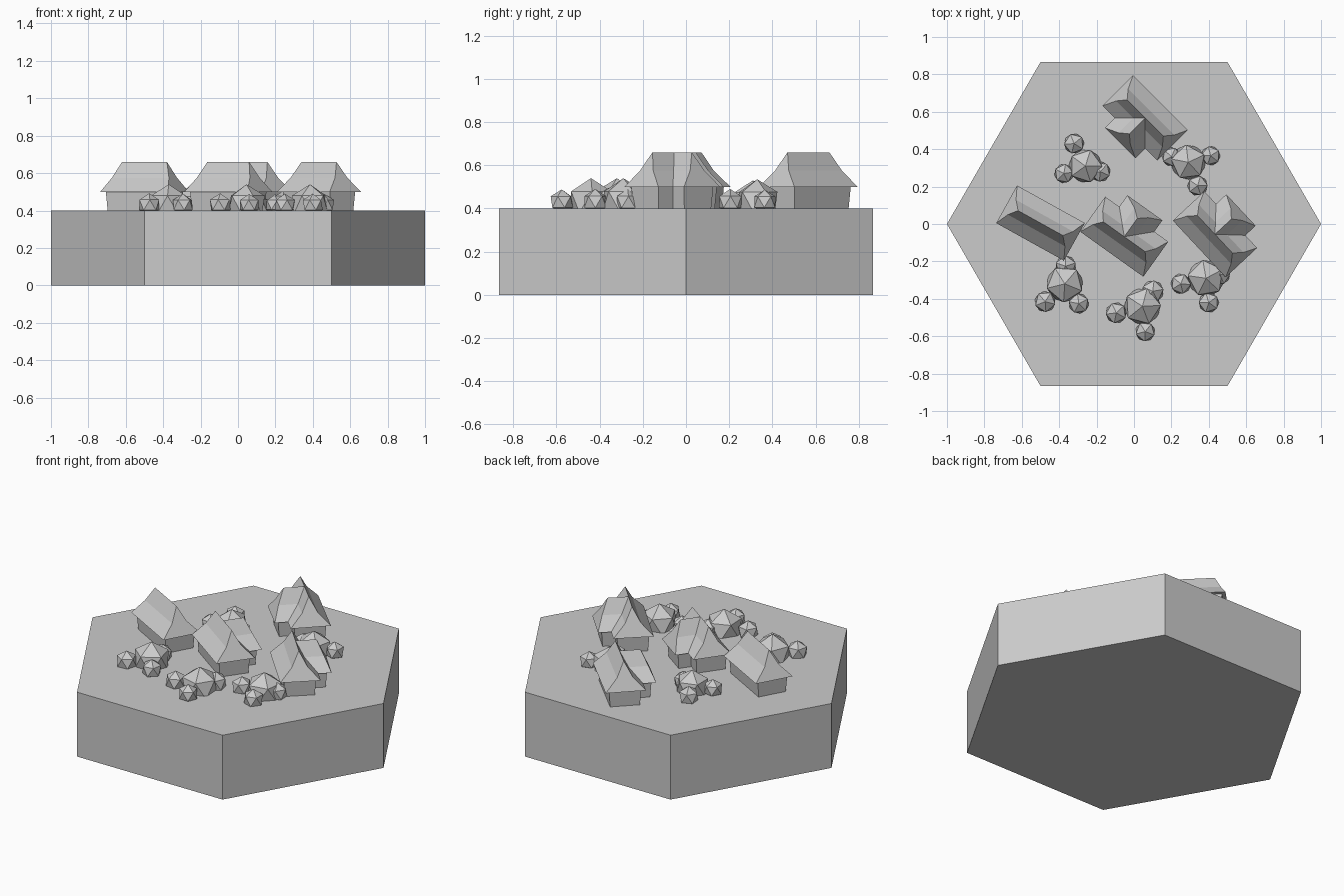
import bpy
import bmesh
from math import radians
from mathutils import Matrix

if "Cube" in bpy.data.objects:
    bpy.data.objects.remove(bpy.data.objects["Cube"], do_unlink=True)

GROUND, EAVE, RIDGE = 0.4, 0.5, 0.66

grey = bpy.data.materials.new("plain_grey")
grey.use_nodes = True
colour = (0.6, 0.6, 0.6, 1)
grey.diffuse_color = colour
grey.node_tree.nodes["Principled BSDF"].inputs["Base Color"].default_value = colour


def finish(name, bm, matrix=Matrix()):
    """Turn a bmesh into a flat-shaded object."""
    bmesh.ops.recalc_face_normals(bm, faces=bm.faces)
    mesh = bpy.data.meshes.new(name)
    bm.to_mesh(mesh)
    bm.free()
    mesh.materials.append(grey)
    obj = bpy.data.objects.new(name, mesh)
    obj.matrix_world = matrix
    bpy.context.collection.objects.link(obj)
    return obj


def loft(bm, start, end):
    """Join two matching end outlines into a closed solid."""
    a = [bm.verts.new(p) for p in start]
    b = [bm.verts.new(p) for p in end]
    bm.faces.new(a)
    bm.faces.new(b)
    for i in range(len(a)):
        j = (i + 1) % len(a)
        bm.faces.new((a[i], a[j], b[j], b[i]))


def roof(bm, u0, u1, hip0, hip1, turn):
    """Swept roof with a kinked slope and leaning ends."""
    profile = [(-0.115, EAVE), (-0.045, 0.575), (0, RIDGE), (0.045, 0.575), (0.115, EAVE)]

    def outline(u, lean):
        return [turn @ Matrix.Translation((u + lean * (z - EAVE) / (RIDGE - EAVE), v, z)).translation
                for v, z in profile]
    loft(bm, outline(u0, hip0), outline(u1, -hip1))


def walls(bm, u0, u1, turn):
    """Box that narrows slightly towards the ground."""
    def ring(z, inset):
        w = 0.092 - inset
        pts = [(u0 + inset, -w), (u1 - inset, -w), (u1 - inset, w), (u0 + inset, w)]
        return [turn @ Matrix.Translation((u, v, z)).translation for u, v in pts]
    loft(bm, ring(GROUND, 0.007), ring(EAVE, 0))


def house(name, x, y, angle, wing):
    place = Matrix.Translation((x, y, 0)) @ Matrix.Rotation(radians(angle), 4, "Z")
    straight, side = Matrix(), Matrix.Rotation(radians(90), 4, "Z")
    bm_roof, bm_walls = bmesh.new(), bmesh.new()
    roof(bm_roof, -0.207, 0.207, 0.07, 0.07, straight)
    walls(bm_walls, -0.185, 0.185, straight)
    if wing:
        roof(bm_roof, 0, 0.19, 0, 0.07, side)
        walls(bm_walls, 0, 0.167, side)
    finish(name + "_roof", bm_roof, place)
    finish(name + "_walls", bm_walls, place)


# Hexagonal base
bm = bmesh.new()
bmesh.ops.create_cone(bm, cap_ends=True, segments=6, radius1=1, radius2=1, depth=GROUND,
                      matrix=Matrix.Translation((0, 0, GROUND / 2)) @ Matrix.Rotation(radians(30), 4, "Z"))
if max(v.co.x for v in bm.verts) < 0.99:
    bmesh.ops.rotate(bm, verts=bm.verts, matrix=Matrix.Rotation(radians(30), 3, "Z"))
finish("hexagon_base", bm)

# Houses
house("west_house", -0.5, 0.005, -29, False)
house("north_house", 0.06, 0.567, 135, True)
house("middle_house", -0.052, -0.068, -35.5, True)
house("east_house", 0.433, -0.055, -47, True)

# Bush clusters: one big ball followed by three small ones (x, y, radius)
clusters = {
    "northwest_bushes": [(-0.26, 0.31, 0.1), (-0.32, 0.43, 0.06), (-0.375, 0.27, 0.057), (-0.18, 0.28, 0.06)],
    "northeast_bushes": [(0.29, 0.33, 0.105), (0.2, 0.36, 0.057), (0.41, 0.365, 0.057), (0.34, 0.205, 0.06)],
    "west_bushes": [(-0.37, -0.32, 0.11), (-0.365, -0.225, 0.062), (-0.475, -0.415, 0.062), (-0.295, -0.425, 0.06)],
    "south_bushes": [(0.045, -0.44, 0.11), (-0.095, -0.475, 0.062), (0.1, -0.36, 0.065), (0.06, -0.575, 0.058)],
    "east_bushes": [(0.385, -0.29, 0.11), (0.25, -0.32, 0.06), (0.4, -0.42, 0.06), (0.46, -0.27, 0.06)],
}
for k, (name, balls) in enumerate(clusters.items()):
    bm = bmesh.new()
    for i, (x, y, r) in enumerate(balls):
        spin = Matrix.Rotation(radians(40 * i + 25 * k), 4, "Z")
        ball = bmesh.ops.create_icosphere(bm, subdivisions=1, radius=r,
                                          matrix=Matrix.Translation((x, y, 0.43)) @ spin)
        # Flatten whatever would sink into the ground
        for v in ball["verts"]:
            v.co.z = max(v.co.z, GROUND - 0.02)
    finish(name, bm)
